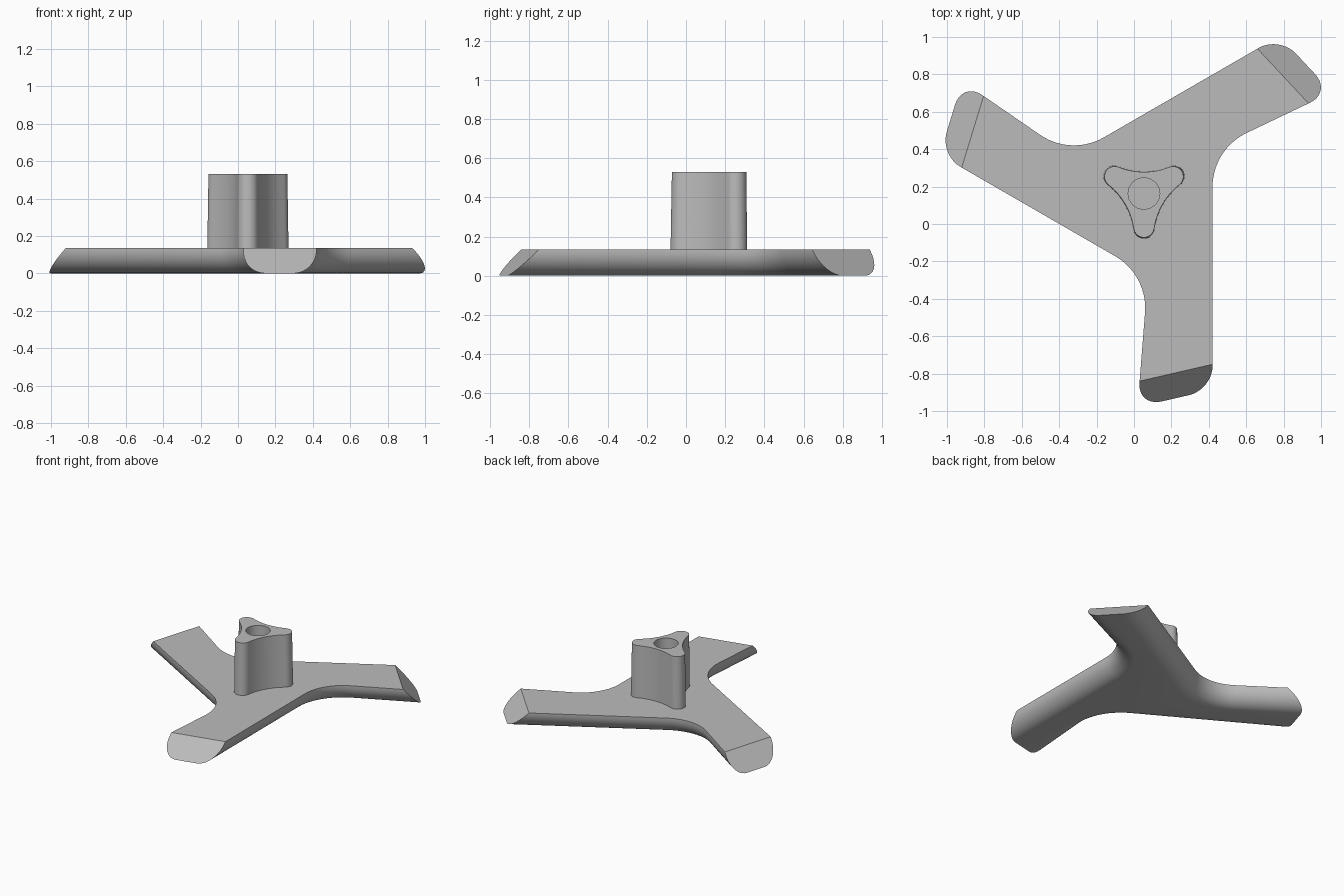
import bpy, bmesh
from math import radians, sin, cos, tan, pi
from mathutils import Vector, Matrix

cube = bpy.data.objects.get("Cube")
if cube:
    bpy.data.objects.remove(cube)

CENTRE = Vector((0.053, 0.163, 0))
TOP, HUB_TOP = 0.135, 0.53
TURNS = [Matrix.Rotation(radians(a), 3, 'Z') for a in (0, 120, 240)]

grey = bpy.data.materials.new("plain grey")
grey.use_nodes = True
colour = (0.5, 0.5, 0.5, 1)
grey.diffuse_color = colour
grey.node_tree.nodes["Principled BSDF"].inputs["Base Color"].default_value = colour


def arc(cx, cy, r, a0, a1, steps):
    """Points on an arc, angles in degrees."""
    angles = [radians(a0 + (a1 - a0) * i / steps) for i in range(steps + 1)]
    return [Vector((cx + r * cos(a), cy + r * sin(a), 0)) for a in angles]


def ring(bm, points, z):
    return [bm.verts.new((p.x, p.y, z)) for p in points]


def skin(bm, a, b):
    n = len(a)
    for i in range(n):
        bm.faces.new((a[i], a[(i + 1) % n], b[(i + 1) % n], b[i]))


def finish(bm, name):
    bmesh.ops.recalc_face_normals(bm, faces=bm.faces)
    mesh = bpy.data.meshes.new(name)
    bm.to_mesh(mesh)
    bm.free()
    ob = bpy.data.objects.new(name, mesh)
    ob.location = CENTRE
    mesh.materials.append(grey)
    bpy.context.collection.objects.link(ob)
    bpy.ops.object.select_all(action='DESELECT')
    ob.select_set(True)
    bpy.context.view_layer.objects.active = ob
    bpy.ops.object.shade_smooth_by_angle(angle=radians(25))
    return ob


# Three-armed base: outline with filleted crotches, inset towards the bottom
SIDE, CROTCH_Y, FILLET, SLANT, REACH = 0.367, 0.035, 0.32, 25.5, 1.4


def base_outline(inset):
    slant = radians(SLANT)
    side = SIDE - inset
    third = [Vector((side, -REACH, 0))]
    third += arc(SIDE + FILLET, CROTCH_Y, FILLET + inset, 180, 90 + SLANT, 14)
    third.append(third[-1] + Vector((cos(slant), sin(slant), 0)) * 0.85)
    return [t @ p for t in TURNS for p in third]


bm = bmesh.new()
ROUND, STEPS = 0.125, 10
rings = [ring(bm, base_outline(0), TOP)]
for i in range(STEPS + 1):
    a = pi / 2 * i / STEPS
    rings.append(ring(bm, base_outline(ROUND * (1 - cos(a))), ROUND * (1 - sin(a))))
for a, b in zip(rings, rings[1:]):
    skin(bm, a, b)
bm.faces.new(rings[0])
bm.faces.new(rings[-1])

# Sloping cut across each arm end
for t in TURNS:
    bmesh.ops.bisect_plane(
        bm, geom=bm.verts[:] + bm.edges[:] + bm.faces[:], dist=1e-5,
        plane_co=t @ Vector((SIDE, -0.913, TOP)),
        plane_no=t @ Vector((0.225, -0.974, 0.98)), clear_outer=True)
    bmesh.ops.holes_fill(bm, edges=[e for e in bm.edges if e.is_boundary], sides=0)
finish(bm, "three_armed_base")

# Three-lobed hub with a round socket
LOBE_R, LOBE_D, WAIST_D, WAIST_R = 0.055, 0.18, 0.48, 0.365
lobe_centre = Vector((0, -LOBE_D, 0))
waist_centre = Vector((sin(pi / 3), -cos(pi / 3), 0)) * WAIST_D
to_waist = (waist_centre - lobe_centre)
touch = to_waist.xy.angle_signed(Vector((1, 0))) * 180 / pi
half = abs(touch)
start = half if to_waist.y > 0 else -half
third = arc(0, -LOBE_D, LOBE_R, -180 - start, start, 16)
# concave waist runs from this lobe to the next, mirrored about its own axis
axis = 150
spread = axis - (start - 180)
spread = (start + 180) - axis
third += arc(waist_centre.x, waist_centre.y, WAIST_R,
             axis + spread, axis - spread, 12)[1:-1]
hub_outline = [t @ p for t in TURNS for p in third]
socket = arc(0, 0, 0.085, 0, 360, 16)[:-1]

bm = bmesh.new()
foot = ring(bm, [p * 1.03 for p in hub_outline], TOP - 0.01)
rim = ring(bm, hub_outline, HUB_TOP)
skin(bm, foot, rim)
mouth = ring(bm, socket, HUB_TOP)
floor = ring(bm, socket, TOP + 0.005)
skin(bm, mouth, floor)
bm.faces.new(floor)
edges = [bm.edges.get((loop[i - 1], loop[i]))
         for loop in (rim, mouth) for i in range(len(loop))]
bmesh.ops.triangle_fill(bm, edges=edges, use_beauty=True, normal=(0, 0, 1))
finish(bm, "three_lobed_hub")
